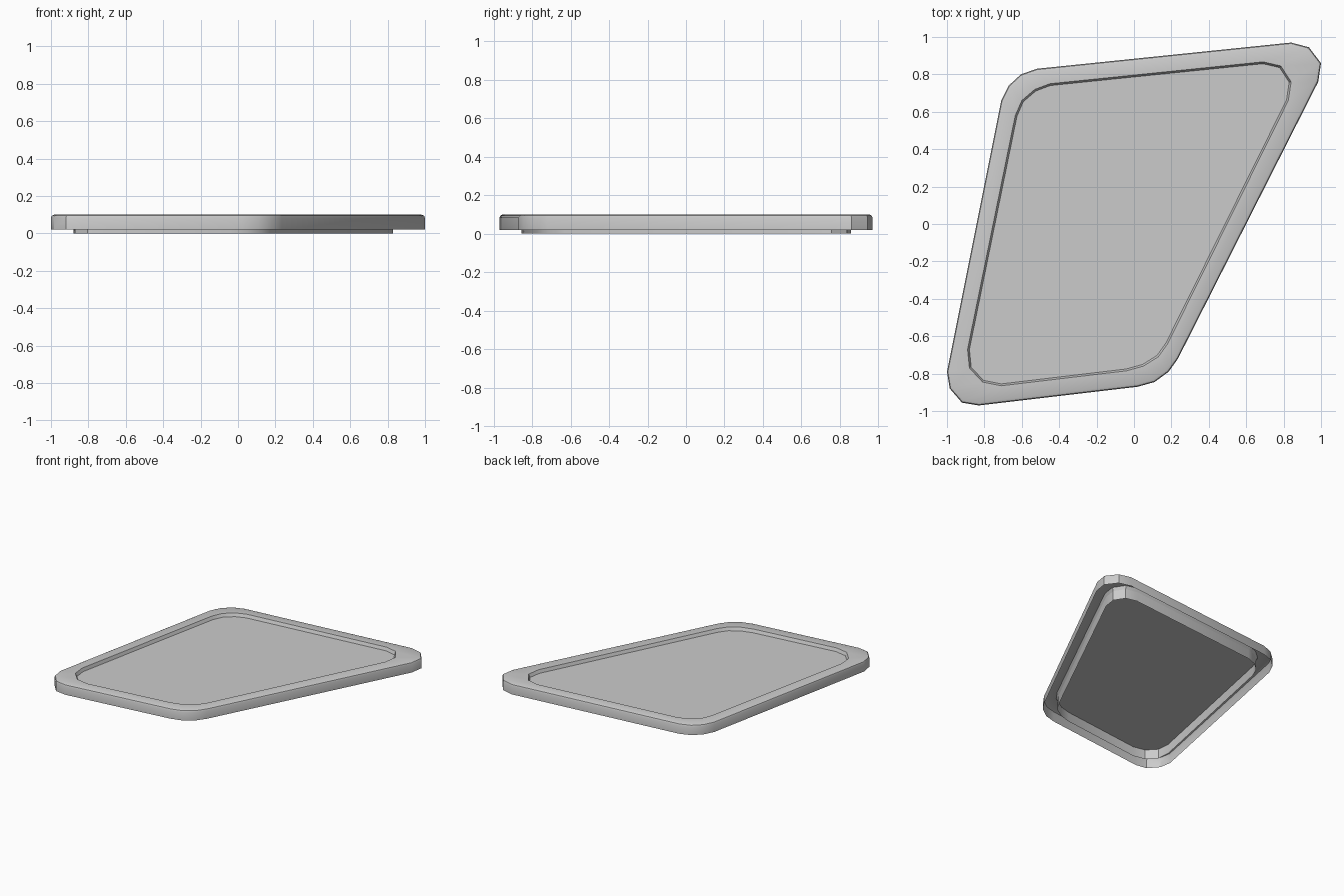
import bpy, bmesh, math
from mathutils import Vector

if "Cube" in bpy.data.objects:
    bpy.data.objects.remove(bpy.data.objects["Cube"])

# Rounded-corner outlines, counter-clockwise from the lower-left corner
OUTER = [(-1.0, -0.79), (-0.985, -0.88), (-0.92, -0.955), (-0.83, -0.97),
         (0.02, -0.87), (0.11, -0.845), (0.185, -0.79), (0.235, -0.72),
         (0.985, 0.76), (1.0, 0.86), (0.935, 0.945), (0.84, 0.97),
         (-0.52, 0.83), (-0.605, 0.80), (-0.67, 0.74), (-0.71, 0.66)]
INNER = [(-0.89, -0.67), (-0.88, -0.77), (-0.81, -0.845), (-0.71, -0.865),
         (-0.04, -0.785), (0.05, -0.76), (0.13, -0.71), (0.18, -0.64),
         (0.825, 0.66), (0.84, 0.76), (0.785, 0.845), (0.69, 0.867),
         (-0.45, 0.75), (-0.53, 0.72), (-0.60, 0.66), (-0.635, 0.58)]


def inset(loop, d):
    """Move an outline inwards by d with mitred corners."""
    pts = [Vector(p) for p in loop]
    out = []
    for i, p in enumerate(pts):
        e0 = (p - pts[i - 1]).normalized()
        e1 = (pts[(i + 1) % len(pts)] - p).normalized()
        n0, n1 = Vector((-e0.y, e0.x)), Vector((-e1.y, e1.x))
        m = (n0 + n1).normalized()
        out.append(p + m * (d / m.dot(n0)))
    return out


def shell(name, rings, cap=False):
    """Skin a stack of (outline, z) rings, optionally closing the last one."""
    bm = bmesh.new()
    loops = [[bm.verts.new((p[0], p[1], z)) for p in loop] for loop, z in rings]
    n = len(loops[0])
    for a, b in zip(loops, loops[1:]):
        for i in range(n):
            j = (i + 1) % n
            bm.faces.new((a[i], a[j], b[j], b[i]))
    if cap:
        bm.faces.new(loops[-1])
    mesh = bpy.data.meshes.new(name)
    bm.to_mesh(mesh)
    bm.free()
    ob = bpy.data.objects.new(name, mesh)
    bpy.context.collection.objects.link(ob)
    bpy.ops.object.select_all(action='DESELECT')
    ob.select_set(True)
    bpy.context.view_layer.objects.active = ob
    bpy.ops.object.shade_smooth_by_angle(angle=math.radians(30))
    return ob


# Rim: outer skirt, rounded top edge, flat top and short inner lip (hollow below)
lip = inset(INNER, 0.01)
shell("rim", [(OUTER, 0.02), (OUTER, 0.083), (inset(OUTER, 0.005), 0.095),
              (inset(OUTER, 0.017), 0.10), (INNER, 0.10), (lip, 0.075)])

# Panel: recessed sheet with a thin wall down to the ground (open below)
shell("panel", [(lip, 0.0), (lip, 0.075)], cap=True)
